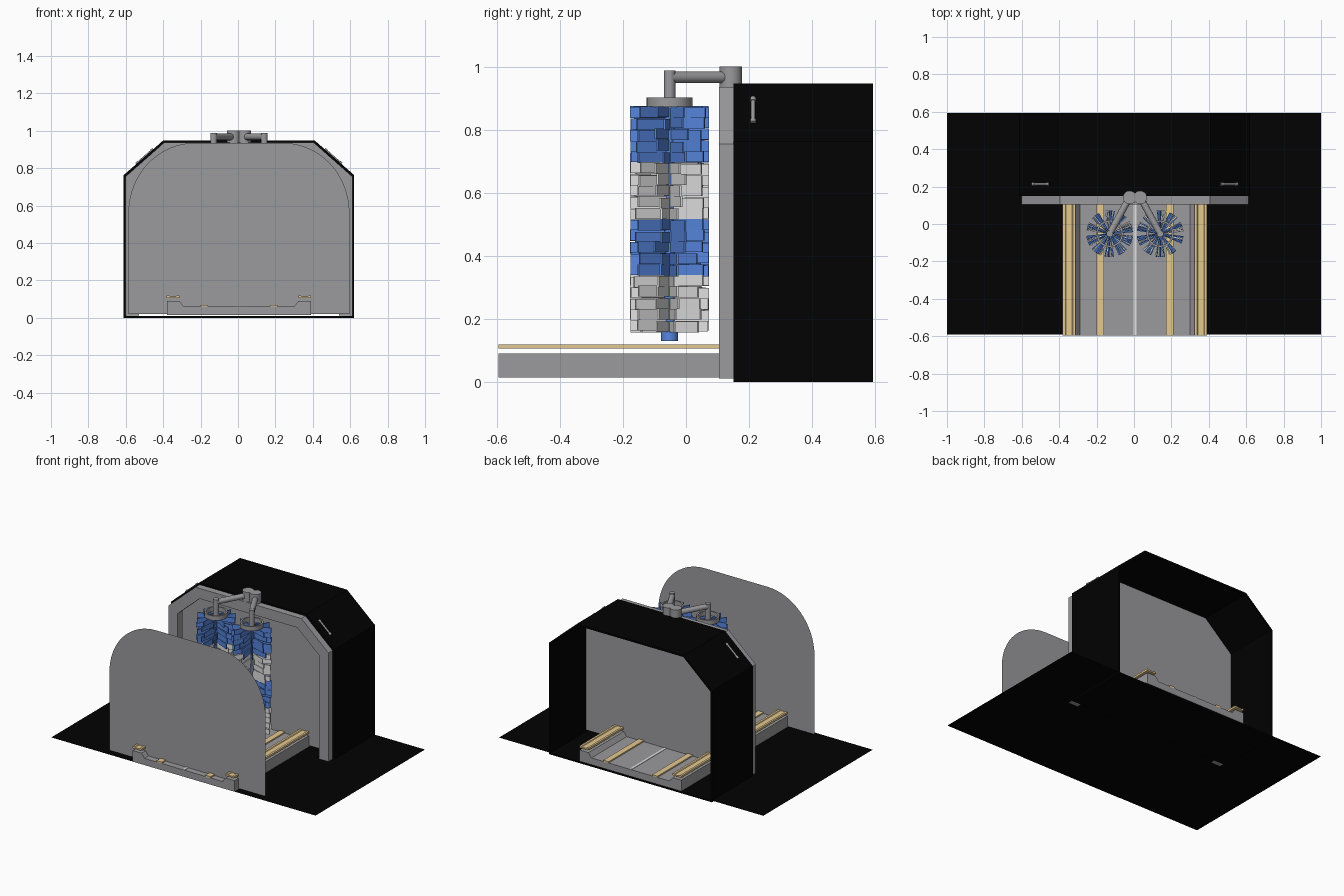
import bpy, bmesh, math, random
from mathutils import Matrix, Vector

random.seed(4)
if "Cube" in bpy.data.objects:
    bpy.data.objects.remove(bpy.data.objects["Cube"], do_unlink=True)


def material(name, r, g, b):
    m = bpy.data.materials.new(name)
    m.use_nodes = True
    m.diffuse_color = (r, g, b, 1)
    m.node_tree.nodes["Principled BSDF"].inputs["Base Color"].default_value = (r, g, b, 1)
    return m


BLACK = material("black", 0.0005, 0.0005, 0.0005)
GREY = material("grey", 0.325, 0.325, 0.34)
PALE = material("pale_grey", 0.76, 0.76, 0.76)
BLUE = material("blue", 0.095, 0.24, 0.74)
TAN = material("tan", 0.78, 0.58, 0.28)
CX = 0.005    # middle line of the building


def finish(name, bm, *mats, smooth=False):
    bmesh.ops.recalc_face_normals(bm, faces=bm.faces)
    me = bpy.data.meshes.new(name)
    bm.to_mesh(me)
    bm.free()
    for m in mats:
        me.materials.append(m)
    ob = bpy.data.objects.new(name, me)
    bpy.context.collection.objects.link(ob)
    if smooth:
        bpy.ops.object.select_all(action='DESELECT')
        ob.select_set(True)
        bpy.context.view_layer.objects.active = ob
        bpy.ops.object.shade_smooth_by_angle(angle=math.radians(40))
    return ob


def prism(name, outline, y0, y1, mat):
    """Extrude an x-z outline along y; equal y gives a flat sheet."""
    bm = bmesh.new()
    face = bm.faces.new([bm.verts.new((x, y0, z)) for x, z in outline])
    if y1 != y0:
        ext = bmesh.ops.extrude_face_region(bm, geom=[face], use_keep_orig=True)
        bmesh.ops.translate(bm, vec=(0, y1 - y0, 0),
                            verts=[v for v in ext["geom"] if isinstance(v, bmesh.types.BMVert)])
    return finish(name, bm, mat)


def ring_prism(name, outer, inner, y0, y1, mat):
    """Closed tube between two x-z outlines."""
    bm = bmesh.new()
    loops = [[bm.verts.new((x, y, z)) for x, z in pts]
             for pts, y in ((outer, y0), (outer, y1), (inner, y1), (inner, y0))]
    n = len(outer)
    for k in range(4):
        a, b = loops[k], loops[(k + 1) % 4]
        for i in range(n):
            j = (i + 1) % n
            bm.faces.new((a[i], a[j], b[j], b[i]))
    return finish(name, bm, mat)


def box(name, x0, x1, y0, y1, z0, z1, mat):
    return prism(name, [(x0, z0), (x1, z0), (x1, z1), (x0, z1)], y0, y1, mat)


def rod(name, a, b, radius, mat, sides=24):
    a, b = Vector(a), Vector(b)
    d = b - a
    mtx = Matrix.Translation((a + b) / 2) @ d.to_track_quat('Z', 'Y').to_matrix().to_4x4()
    bm = bmesh.new()
    bmesh.ops.create_cone(bm, cap_ends=True, segments=sides, radius1=radius,
                          radius2=radius, depth=d.length, matrix=mtx)
    return finish(name, bm, mat, smooth=True)


def lathe(name, profile, x, y, mat, sides=32):
    bm = bmesh.new()
    rings = []
    for i in range(sides):
        t = 2 * math.pi * i / sides
        rings.append([bm.verts.new((x + r * math.cos(t), y + r * math.sin(t), z))
                      for r, z in profile])
    n = len(profile)
    for i in range(sides):
        a, b = rings[i], rings[(i + 1) % sides]
        for k in range(n):
            bm.faces.new((a[k], b[k], b[(k + 1) % n], a[(k + 1) % n]))
    return finish(name, bm, mat, smooth=True)


def arch(half, shoulder, flat, top, bottom):
    """Outline with chamfered upper corners, from right foot to left foot."""
    right = [(half, bottom), (half, shoulder), (flat, top)]
    return [(CX + x, z) for x, z in right] + [(CX - x, z) for x, z in reversed(right)]


# Ground sheet
bm = bmesh.new()
bm.faces.new([bm.verts.new(p + (0.012,)) for p in ((-1, -.59), (1, -.59), (1, .593), (-1, .593))])
finish("ground_sheet", bm, BLACK)

# Building shell, front frame and recessed inner wall
ring_prism("building_shell", arch(.616, .763, .405, .948, 0), arch(.604, .755, .4, .936, .009),
           .15, .593, BLACK)
frame = arch(.606, .755, .401, .936, .011) + arch(.535, .72, .37, .865, .011)[::-1]
prism("front_frame", frame, .105, .155, GREY)
prism("inner_wall", arch(.605, .756, .4, .937, .024), .208, .212, GREY)

# Rounded front sheet
sheet = [(.6, .02)]
for i in range(17):
    t = math.pi / 2 * i / 16
    sheet.append((.24 + .36 * math.cos(t), .56 + .375 * math.sin(t)))
sheet += [(-x, z) for x, z in reversed(sheet)]
prism("front_sheet", [(CX + x * .985, z) for x, z in sheet], -.552, -.552, GREY)

# Vehicle track with raised edges and grooved outer rails
half = [(.385, .014), (.385, .09), (.318, .09), (.295, .06)]
track = [(CX + x, z) for x, z in half] + [(CX - x, z) for x, z in reversed(half)]
prism("track_bed", track, -.595, .593, GREY)
box("track_centre_strip", CX - .008, CX + .008, -.595, .593, .058, .063, PALE)
for side, s in (("left", 1), ("right", -1)):
    rail = [(.318, .106), (.386, .106), (.386, .119), (.372, .119),
            (.368, .115), (.336, .115), (.332, .119), (.318, .119)]
    prism(side + "_outer_rail", [(CX + s * x, z) for x, z in rail], -.595, .593, TAN)
    box(side + "_inner_rail", CX + s * .165, CX + s * .205, -.595, .593, .056, .069, TAN)

# Handles half sunk into the sloping roof corners
for side, s in (("left", 1), ("right", -1)):
    a, b = Vector((CX + s * .458, .213, .901)), Vector((CX + s * .548, .213, .822))
    rod(side + "_handle_bar", a, b, .0065, GREY, 12)
    rod(side + "_handle_upper_end", a, a.lerp(b, .14), .009, GREY, 12)
    rod(side + "_handle_lower_end", b, b.lerp(a, .14), .009, GREY, 12)

# Hanging brushes with swing arms; bristle colour alternates every five rows
ROWS, BLADES, LOW, HIGH, HUB, REACH = 20, 10, .16, .873, .012, .125
STEP = (HIGH - LOW) / ROWS
for side, s in (("left", 1), ("right", -1)):
    x, y = CX + s * .135, -.052
    bm = bmesh.new()
    for row in range(ROWS):
        for k in range(BLADES):
            angle = 2 * math.pi * (k + .5) / BLADES + s * math.radians(row * .6 - 6)
            angle += math.radians(random.uniform(-8, 8))
            z = LOW + (row + .5) * STEP + random.uniform(-.004, .004)
            mtx = (Matrix.Translation((x, y, z)) @ Matrix.Rotation(angle, 4, 'Z')
                   @ Matrix.Translation(((HUB + REACH) / 2, 0, 0))
                   @ Matrix.Diagonal((REACH - HUB, .006, STEP * .97, 1)))
            blade = bmesh.ops.create_cube(bm, size=1, matrix=mtx)
            for f in {f for v in blade["verts"] for f in v.link_faces}:
                f.material_index = (row // 5 + 1) % 2
    finish(side + "_brush_bristles", bm, BLUE, PALE)
    rod(side + "_brush_core", (x, y, .15), (x, y, .88), .016, BLUE)
    rod(side + "_brush_tip", (x, y, .13), (x, y, .162), .027, BLUE)
    lathe(side + "_brush_collar", [(.062, .872), (.073, .872), (.073, .903), (.062, .903)],
          x, y, GREY)
    rod(side + "_brush_post", (x, y, .87), (x, y, .988), .018, GREY)
    rod(side + "_swing_arm", (x, y, .967), (CX + s * .03, .14, .967), .018, GREY)
    rod(side + "_arm_pivot", (CX + s * .028, .142, .935), (CX + s * .028, .142, 1.002), .036, GREY)
